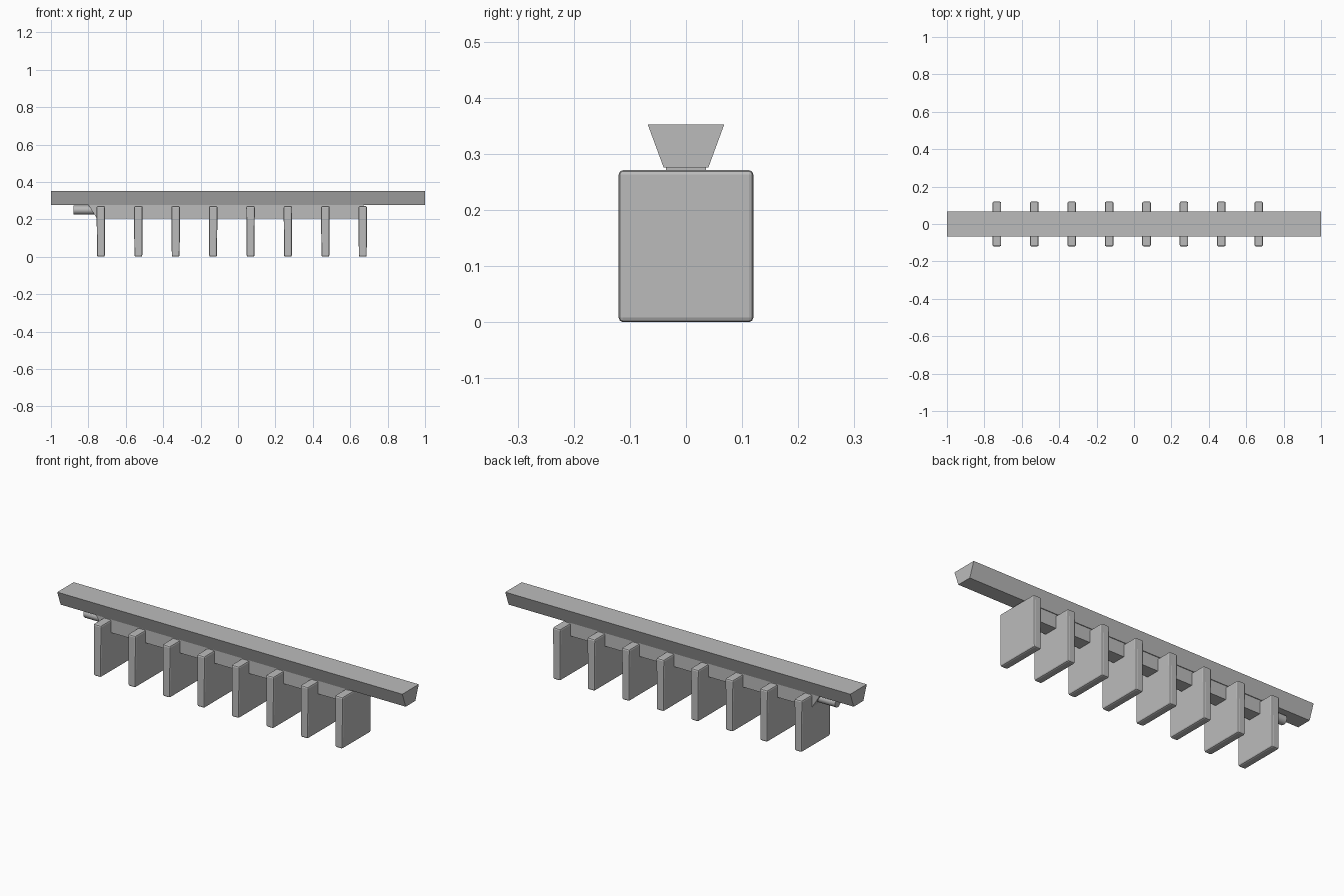
import bpy
import bmesh

cube = bpy.data.objects.get("Cube")
if cube:
    bpy.data.objects.remove(cube, do_unlink=True)

grey = bpy.data.materials.new("plain grey")
grey.use_nodes = True
colour = (0.5, 0.5, 0.5, 1)
grey.diffuse_color = colour
grey.node_tree.nodes["Principled BSDF"].inputs["Base Color"].default_value = colour


def prism(name, profile, axis, start, end, bevel=0, segments=1):
    """Extrude a closed profile along x (profile in y, z) or y (profile in x, z)."""
    bm = bmesh.new()

    def place(p, t):
        return (t, p[0], p[1]) if axis == "x" else (p[0], t, p[1])

    a = [bm.verts.new(place(p, start)) for p in profile]
    b = [bm.verts.new(place(p, end)) for p in profile]
    bm.faces.new(a)
    bm.faces.new(b[::-1])
    for i in range(len(a)):
        j = (i + 1) % len(a)
        bm.faces.new((a[i], b[i], b[j], a[j]))
    bmesh.ops.recalc_face_normals(bm, faces=bm.faces)
    mesh = bpy.data.meshes.new(name)
    bm.to_mesh(mesh)
    bm.free()
    mesh.materials.append(grey)
    obj = bpy.data.objects.new(name, mesh)
    bpy.context.collection.objects.link(obj)
    if bevel:
        mod = obj.modifiers.new("rounded edges", "BEVEL")
        mod.width = bevel
        mod.segments = segments
    return obj


# Top rail with a dovetail section
prism("top_rail", [(-0.04, 0.276), (0.04, 0.276), (0.068, 0.352), (-0.068, 0.352)],
      "x", -1, 1)

# Spine under the rail, with a slanted end
prism("spine", [(-0.8, 0.277), (-0.755, 0.205), (0.67, 0.205), (0.67, 0.277)],
      "y", -0.036, 0.036)

# Row of upright plates, slightly thicker at the top
for i in range(8):
    x = -0.733 + 0.2 * i
    prism(f"plate_{i + 1}", [(x - 0.021, 0), (x + 0.021, 0), (x + 0.023, 0.271), (x - 0.023, 0.271)],
          "y", -0.12, 0.12, 0.008, 2)

# Ribbed peg at the end of the spine
bpy.ops.mesh.primitive_cylinder_add(vertices=12, radius=0.024, depth=0.11,
                                    location=(-0.825, 0, 0.25), rotation=(0, 1.5708, 0))
peg = bpy.context.object
peg.name = "end_peg"
peg.data.materials.append(grey)
bpy.ops.object.shade_smooth_by_angle()
